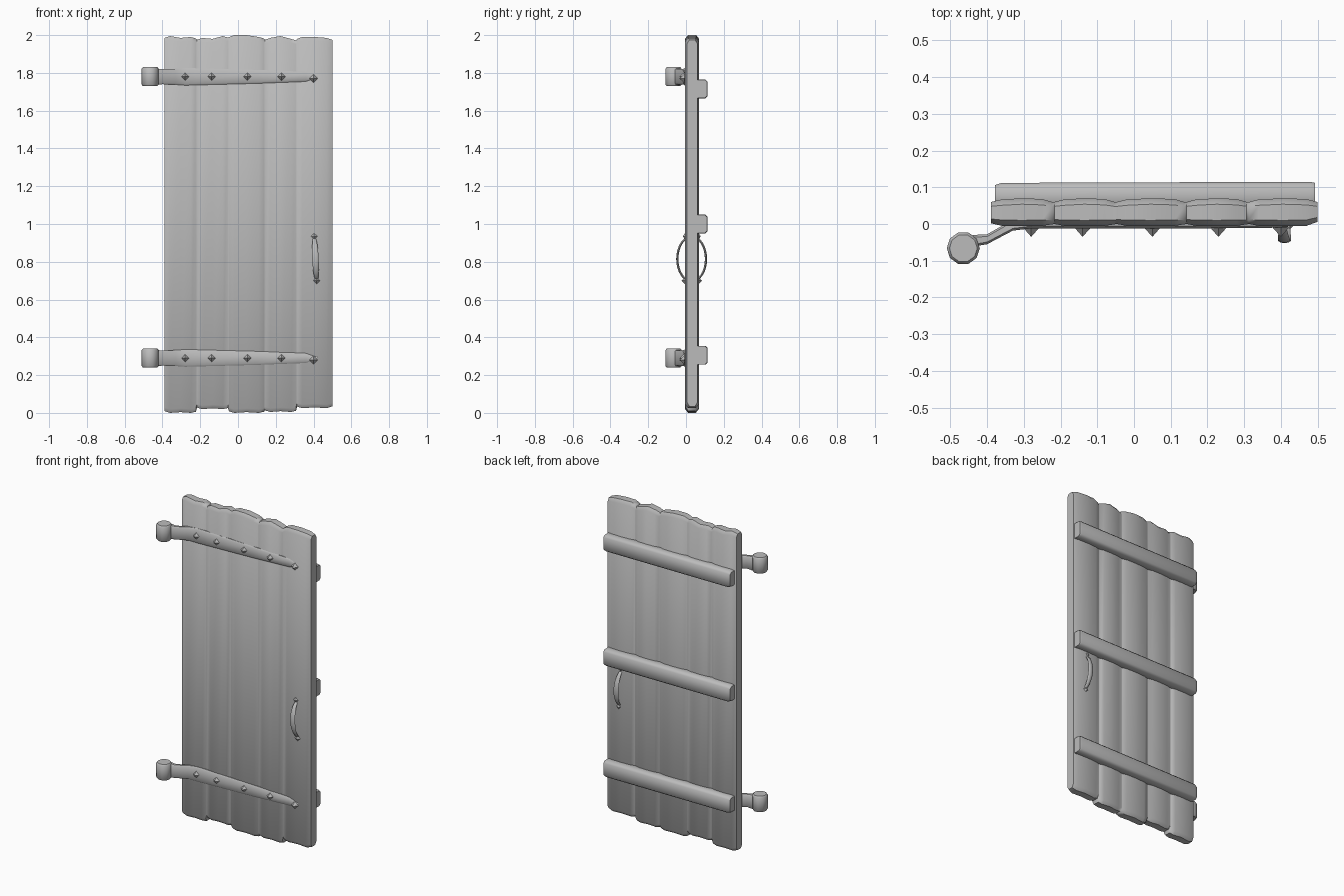
import bpy, bmesh, math
from mathutils import Vector

cube = bpy.data.objects.get("Cube")
if cube:
    bpy.data.objects.remove(cube, do_unlink=True)

grey = bpy.data.materials.new("plain grey")
grey.use_nodes = True
colour = (0.5, 0.5, 0.5, 1)
grey.diffuse_color = colour
grey.node_tree.nodes["Principled BSDF"].inputs["Base Color"].default_value = colour


def finish(name, bm, angle=35):
    bmesh.ops.recalc_face_normals(bm, faces=bm.faces)
    mesh = bpy.data.meshes.new(name)
    bm.to_mesh(mesh)
    bm.free()
    mesh.materials.append(grey)
    obj = bpy.data.objects.new(name, mesh)
    bpy.context.collection.objects.link(obj)
    bpy.ops.object.select_all(action='DESELECT')
    obj.select_set(True)
    bpy.context.view_layer.objects.active = obj
    bpy.ops.object.shade_smooth_by_angle(angle=math.radians(angle))
    return obj


def loft(name, rings, angle=35):
    """Skin a row of equal-sized point rings and cap both ends."""
    bm = bmesh.new()
    rows = [[bm.verts.new(p) for p in ring] for ring in rings]
    n = len(rows[0])
    for a, b in zip(rows, rows[1:]):
        for i in range(n):
            j = (i + 1) % n
            bm.faces.new((a[i], a[j], b[j], b[i]))
    bm.faces.new(rows[0])
    bm.faces.new(rows[-1])
    return finish(name, bm, angle)


def section(x, front, back, low, high, cy, cz):
    """Chamfered rectangle standing across the door at x."""
    return [(x, front + cy, low), (x, front, low + cz), (x, front, high - cz),
            (x, front + cy, high), (x, back - cy, high), (x, back, high - cz),
            (x, back, low + cz), (x, back - cy, low)]


def stud(name, x, y, z, radius, height, side=-1):
    """Four-sided pyramid pointing out of the door face."""
    bm = bmesh.new()
    tip = bm.verts.new((x, y + side * height, z))
    base = [bm.verts.new((x + dx * radius, y, z + dz * radius))
            for dx, dz in ((1, 0), (0, 1), (-1, 0), (0, -1))]
    for i in range(4):
        bm.faces.new((base[i], base[(i + 1) % 4], tip))
    bm.faces.new(base)
    finish(name, bm, 20)


# Door of five worn boards: left edge, right edge, bottom, then top heights
boards = [(-0.39, -0.22, 0.01, 1.995, 1.985, 1.99),
          (-0.22, -0.05, 0.03, 1.985, 1.98, 1.995),
          (-0.05, 0.14, 0.01, 2.0, 2.0, 1.99),
          (0.14, 0.31, 0.015, 1.985, 1.995, 1.98),
          (0.31, 0.5, 0.035, 1.99, 1.99, 1.985)]
columns = []
for x0, x1, low, ta, tb, tc in boards:
    gap = 0.003
    mid = (x0 + x1) / 2
    columns += [section(x0 + gap, 0, 0.06, low + 0.008, ta - 0.01, 0.012, 0.02),
                section(x0 + 0.03, -0.005, 0.067, low, ta, 0.016, 0.02),
                section(mid, -0.006, 0.07, low + 0.004, tb, 0.016, 0.02),
                section(x1 - 0.03, -0.005, 0.068, low, tc, 0.016, 0.02),
                section(x1 - gap, -0.001, 0.06, low + 0.006, tc - 0.008, 0.012, 0.02)]
columns[0] = section(-0.39, 0.002, 0.06, 0.02, 1.985, 0.012, 0.02)
columns[-1] = section(0.5, 0.006, 0.06, 0.045, 1.975, 0.012, 0.02)
lowest = min(p[2] for ring in columns for p in ring)
columns = [[(x, y, z - lowest if z < 1 else z) for x, y, z in ring] for ring in columns]
loft("door_boards", columns, 50)

# Three cross battens on the back
for name, z in (("lower", 0.305), ("middle", 1.0), ("upper", 1.715)):
    rings = [section(x, 0.04, back, z - half, z + half, 0.012, 0.012)
             for x, back, half in ((-0.378, 0.106, 0.044), (-0.36, 0.112, 0.05),
                                   (0.48, 0.115, 0.05), (0.493, 0.112, 0.048))]
    loft(name + "_batten", rings, 50)

# Strap hinges with barrel, bent neck, tapering strap and studs
strap_path = [(-0.44, -0.062, -0.03, 0.044), (-0.40, -0.055, -0.028, 0.04),
              (-0.33, -0.018, 0.012, 0.042), (-0.28, -0.012, 0.02, 0.046),
              (0.1, -0.012, 0.02, 0.036), (0.36, -0.011, 0.02, 0.026),
              (0.42, -0.008, 0.02, 0.01)]
for name, z in (("lower", 0.29), ("upper", 1.78)):
    rings = [section(x, front, back, z - half, z + half, 0.006, 0.008)
             for x, front, back, half in strap_path]
    loft(name + "_hinge_strap", rings, 50)
    barrel = [[(-0.465 + r * math.cos(a), -0.066 + r * math.sin(a), z + dz)
               for a in (math.tau * i / 10 for i in range(10))]
              for r, dz in ((0.038, -0.05), (0.045, -0.042),
                            (0.045, 0.042), (0.038, 0.05))]
    loft(name + "_hinge_barrel", barrel, 40)
    for i, x in enumerate((-0.28, -0.14, 0.05, 0.23, 0.4)):
        stud(f"{name}_hinge_stud_{i + 1}", x, -0.009, z - 0.01 * (i == 4), 0.023, 0.026)

# Bowed pull handles, one on each face
for name, side, face in (("front", -1, -0.003), ("back", 1, 0.064)):
    rings = []
    steps = 12
    for i in range(steps + 1):
        t = i / steps * 2 - 1
        a = math.radians(70) * t
        out = Vector((0, side * math.cos(a), math.sin(a)))
        centre = Vector((0.41 - 0.006 * t, 0.03 + side * 0.076 * math.cos(a),
                         0.815 + 0.118 * math.sin(a)))
        width = 0.008 + 0.009 * math.cos(t * math.pi / 2)
        rings.append([centre + Vector((width * math.cos(b), 0, 0)) + out * 0.006 * math.sin(b)
                      for b in (math.tau * k / 8 for k in range(8))])
    loft(name + "_handle", rings, 60)
    stud(name + "_handle_top_plate", 0.403, face, 0.935, 0.021, 0.014, side)
    stud(name + "_handle_bottom_plate", 0.416, face, 0.70, 0.021, 0.02, side)
